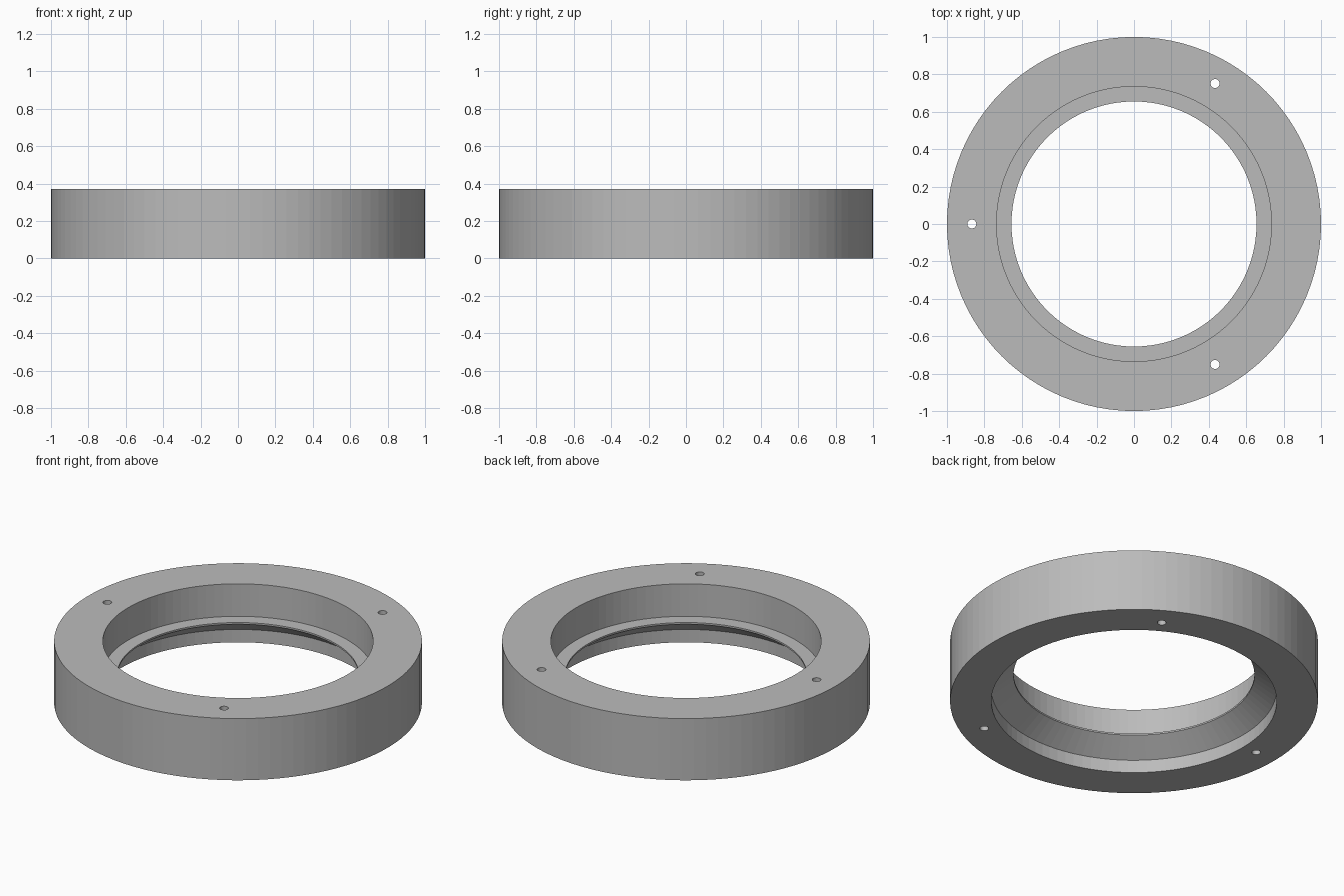
import bpy, bmesh, math

if "Cube" in bpy.data.objects:
    bpy.data.objects.remove(bpy.data.objects["Cube"])

SEGMENTS = 96
HEIGHT = 0.37

grey = bpy.data.materials.new("plain grey")
grey.diffuse_color = (0.5, 0.5, 0.5, 1)
grey.use_nodes = True
grey.node_tree.nodes["Principled BSDF"].inputs["Base Color"].default_value = grey.diffuse_color


def lathe(name, profile, segments):
    """Revolve a closed (radius, z) profile around the z axis."""
    bm = bmesh.new()
    rings = []
    for i in range(segments):
        a = 2 * math.pi * i / segments
        rings.append([bm.verts.new((r * math.cos(a), r * math.sin(a), z)) for r, z in profile])
    n = len(profile)
    for i in range(segments):
        a, b = rings[i], rings[(i + 1) % segments]
        for j in range(n):
            k = (j + 1) % n
            bm.faces.new((a[j], b[j], b[k], a[k]))
    bmesh.ops.recalc_face_normals(bm, faces=bm.faces)
    mesh = bpy.data.meshes.new(name)
    bm.to_mesh(mesh)
    bm.free()
    obj = bpy.data.objects.new(name, mesh)
    bpy.context.collection.objects.link(obj)
    mesh.materials.append(grey)
    return obj


# Ring: upper counterbore, thin inner lip, flared underside, lower recess
ring = lathe("mounting_ring", [
    (1.0, 0), (1.0, HEIGHT), (0.735, HEIGHT), (0.735, 0.175),
    (0.655, 0.175), (0.655, 0.165), (0.776, 0.077), (0.776, 0),
], SEGMENTS)

# Three screw holes drilled right through
for i in range(3):
    a = math.pi + i * 2 * math.pi / 3
    bpy.ops.mesh.primitive_cylinder_add(
        vertices=24, radius=0.024, depth=1,
        location=(0.867 * math.cos(a), 0.867 * math.sin(a), HEIGHT / 2))
    drill = bpy.context.object
    drill.name = f"screw_hole_cutter_{i + 1}"
    drill.data.materials.append(grey)
    drill.hide_render = True
    drill.hide_set(True)
    cut = ring.modifiers.new(f"screw_hole_{i + 1}", "BOOLEAN")
    cut.operation = "DIFFERENCE"
    cut.solver = "EXACT"
    cut.object = drill
